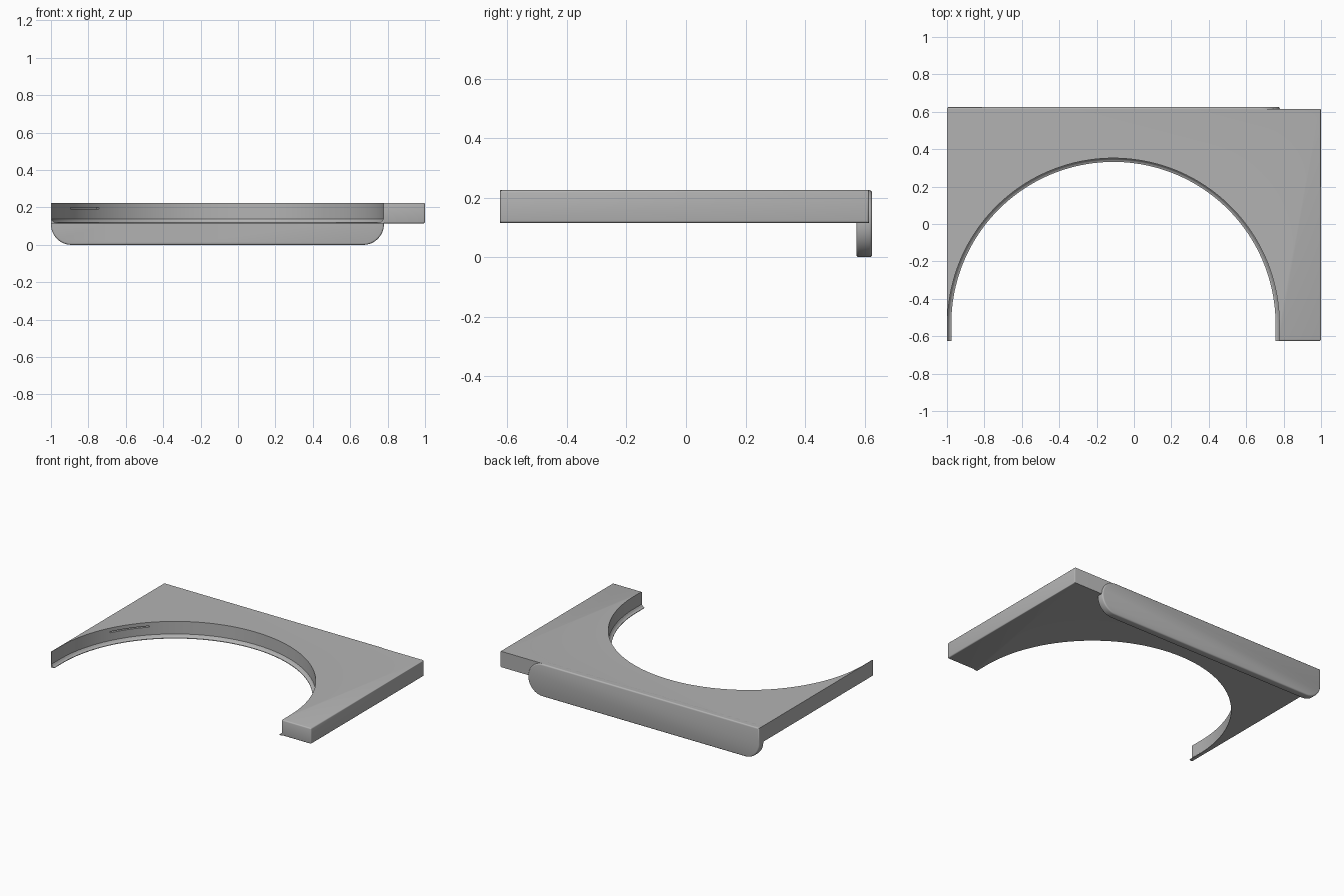
import bpy, bmesh, math
from mathutils import Vector

if "Cube" in bpy.data.objects:
    bpy.data.objects.remove(bpy.data.objects["Cube"])

grey = bpy.data.materials.new("plain_grey")
grey.use_nodes = True
grey.diffuse_color = (0.45, 0.45, 0.45, 1)
grey.node_tree.nodes["Principled BSDF"].inputs["Base Color"].default_value = grey.diffuse_color

LOW, TOP, FRONT, BACK = 0.115, 0.225, -0.625, 0.625
PLATE_BACK = 0.615
CX, CY, R = -0.11, -0.535, 0.887     # round opening


def finish(name, bm):
    bmesh.ops.recalc_face_normals(bm, faces=bm.faces)
    mesh = bpy.data.meshes.new(name)
    bm.to_mesh(mesh)
    bm.free()
    mesh.materials.append(grey)
    ob = bpy.data.objects.new(name, mesh)
    bpy.context.collection.objects.link(ob)
    return ob


def activate(ob):
    bpy.ops.object.select_all(action='DESELECT')
    ob.select_set(True)
    bpy.context.view_layer.objects.active = ob


def cut(ob, cutter):
    activate(ob)
    mod = ob.modifiers.new("cut", 'BOOLEAN')
    mod.operation, mod.solver, mod.object = 'DIFFERENCE', 'EXACT', cutter
    bpy.ops.object.modifier_apply(modifier=mod.name)
    bpy.data.objects.remove(cutter)


def prism(points, direction, bm=None):
    """Extrude a closed outline along a direction."""
    bm = bm or bmesh.new()
    face = bm.faces.new([bm.verts.new(p) for p in points])
    ext = bmesh.ops.extrude_face_region(bm, geom=[face])
    verts = [v for v in ext["geom"] if isinstance(v, bmesh.types.BMVert)]
    bmesh.ops.translate(bm, verts=verts, vec=direction)
    return bm


def bevel(bm, edges, width):
    bmesh.ops.bevel(bm, geom=edges, offset=width, segments=3, profile=0.5, affect='EDGES')


def arc(cx, cy, r, start, end, steps):
    angles = [math.radians(start + (end - start) * i / steps) for i in range(steps + 1)]
    return [(cx + r * math.cos(a), cy + r * math.sin(a)) for a in angles]


def opening_path(r):
    """Half circle with short straight legs to the front edge."""
    return [(CX - r, FRONT)] + arc(CX, CY, r, 180, 0, 96) + [(CX + r, FRONT)]


def sweep(profile, path_at):
    """Join one path per profile point (inward offset, height) into a solid."""
    bm = bmesh.new()
    rails = [[bm.verts.new((x, y, z)) for x, y in path_at(R - d)] for d, z in profile]
    for a, b in zip(rails, rails[1:] + rails[:1]):
        for i in range(len(a) - 1):
            bm.faces.new((a[i], a[i + 1], b[i + 1], b[i]))
    for end in (0, -1):
        bm.faces.new([rail[end] for rail in rails])
    return bm


# Flat plate with the large round opening
outline = opening_path(R) + [(1, FRONT), (1, PLATE_BACK), (-1, PLATE_BACK), (-1, FRONT)]
bm = prism([(x, y, LOW) for x, y in outline], Vector((0, 0, TOP - LOW)))


def outer(e):
    a, b = (v.co for v in e.verts)
    return (a.x > 0.99 and b.x > 0.99) or (
        min(a.x, b.x) > 0.7 and max(a.y, b.y) < FRONT + 0.001 and abs(a.x - b.x) > 0.1)


bevel(bm, [e for e in bm.edges if outer(e)], 0.008)
plate = finish("plate", bm)

# Narrow slot in the wall of the opening
slot_profile = [(0.01, 0.192), (0.01, 0.2), (-0.02, 0.2), (-0.02, 0.192)]
slot = finish("slot_cutter", sweep(slot_profile, lambda r: arc(CX, CY, r, 152.5, 135.5, 16)))
cut(plate, slot)

# Flared lip along the foot of the opening
lip_profile = [(-0.003, LOW), (0.02, LOW), (0.02, 0.119), (0.011, 0.122),
               (0.005, 0.128), (0.001, 0.137), (-0.003, 0.14)]
lip = finish("opening_lip", sweep(lip_profile, opening_path))

# Rear flange: right end fully rounded, other end rounded below only
c = 0.11
shape = (arc(-1 + c, c, c, 180, 270, 12) + arc(0.78 - c, c, c, 270, 360, 12)
         + arc(0.78 - c, TOP - c, c, 0, 90, 12) + [(-1, TOP)])
bm = prism([(x, 0.572, z) for x, z in shape], Vector((0, BACK - 0.572, 0)))
bmesh.ops.remove_doubles(bm, verts=bm.verts, dist=0.0005)
bevel(bm, [e for e in bm.edges if abs(e.verts[0].co.y - e.verts[1].co.y) < 0.001], 0.009)
flange = finish("rear_flange", bm)

# Row of shallow grooves on the inner side of the flange
bm = bmesh.new()
for i in range(12):
    x, w, r = -0.636 + 0.0446 * i, 0.016, 0.008
    groove = (arc(x - w + r, 0.015 + r, r, 180, 270, 4)
              + arc(x + w - r, 0.015 + r, r, 270, 360, 4) + [(x + w, 0.13), (x - w, 0.13)])
    prism([(px, 0.56, pz) for px, pz in groove], Vector((0, 0.02, 0)), bm)
cut(flange, finish("groove_cutter", bm))

for ob in (plate, lip, flange):
    activate(ob)
    bpy.ops.object.shade_smooth_by_angle(angle=math.radians(35))
